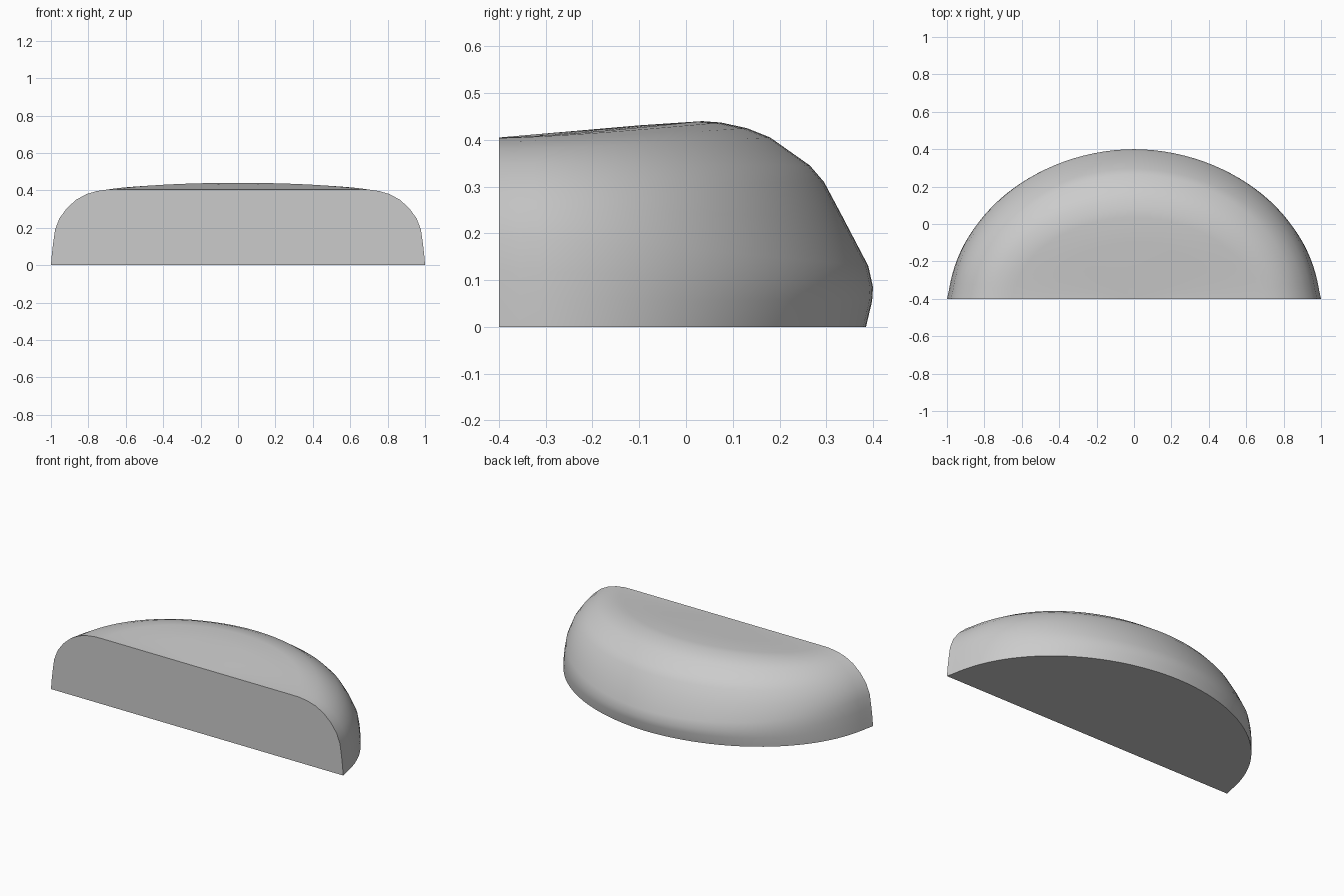
import bpy
import bmesh
from math import sin, cos, pi, radians

cube = bpy.data.objects.get("Cube")
if cube:
    bpy.data.objects.remove(cube, do_unlink=True)

SEGMENTS = 56
FRONT_Y = -0.4

# Cross-sections from the base edge up over the shoulder to the top: (radius, height)
end_profile = [(1.0, 0), (0.995, 0.06), (0.988, 0.12), (0.978, 0.19), (0.955, 0.25),
               (0.915, 0.305), (0.865, 0.35), (0.81, 0.38), (0.755, 0.396), (0.7, 0.404),
               (0.65, 0.405), (0.44, 0.405), (0.22, 0.405)]
back_profile = [(0.785, 0), (0.798, 0.055), (0.8, 0.085), (0.79, 0.13), (0.735, 0.235),
                (0.695, 0.31), (0.665, 0.345), (0.58, 0.405), (0.53, 0.425), (0.475, 0.437),
                (0.435, 0.44), (0.3, 0.431), (0.15, 0.418)]

# Grey matte material
grey = bpy.data.materials.new("plain_grey")
grey.use_nodes = True
colour = (0.6, 0.6, 0.6, 1)
grey.diffuse_color = colour
grey.node_tree.nodes["Principled BSDF"].inputs["Base Color"].default_value = colour

# Half-round body: sweep a section that blends from the end shape to the back shape
bm = bmesh.new()
columns = []
for k in range(SEGMENTS + 1):
    a = pi * k / SEGMENTS
    s, c = max(sin(a), 0), cos(a)
    blend = s ** 1.4
    # The outline is slightly flatter than an ellipse and meets the cut at an angle
    pinch = 1 - 0.035 * s ** 0.5 * abs(c) ** 1.5
    columns.append([
        bm.verts.new((xr * c * pinch, FRONT_Y + yr * s * pinch, ze + (zb - ze) * blend))
        for (xr, ze), (yr, zb) in zip(end_profile, back_profile)])
centre = bm.verts.new((0, FRONT_Y, 0.405))

for left, right in zip(columns, columns[1:]):
    for i in range(len(left) - 1):
        bm.faces.new((left[i], right[i], right[i + 1], left[i + 1]))
    bm.faces.new((left[-1], right[-1], centre))

# Flat base and flat cut front
bm.faces.new([column[0] for column in columns])
bm.faces.new(columns[0] + [centre] + columns[-1][::-1])
bmesh.ops.recalc_face_normals(bm, faces=bm.faces[:])

mesh = bpy.data.meshes.new("half_round_body")
bm.to_mesh(mesh)
bm.free()
mesh.materials.append(grey)
body = bpy.data.objects.new("half_round_body", mesh)
bpy.context.collection.objects.link(body)

# Smooth the rounded shell, keep the cut edges crisp
bpy.ops.object.select_all(action='DESELECT')
body.select_set(True)
bpy.context.view_layer.objects.active = body
bpy.ops.object.shade_smooth_by_angle(angle=radians(40))
